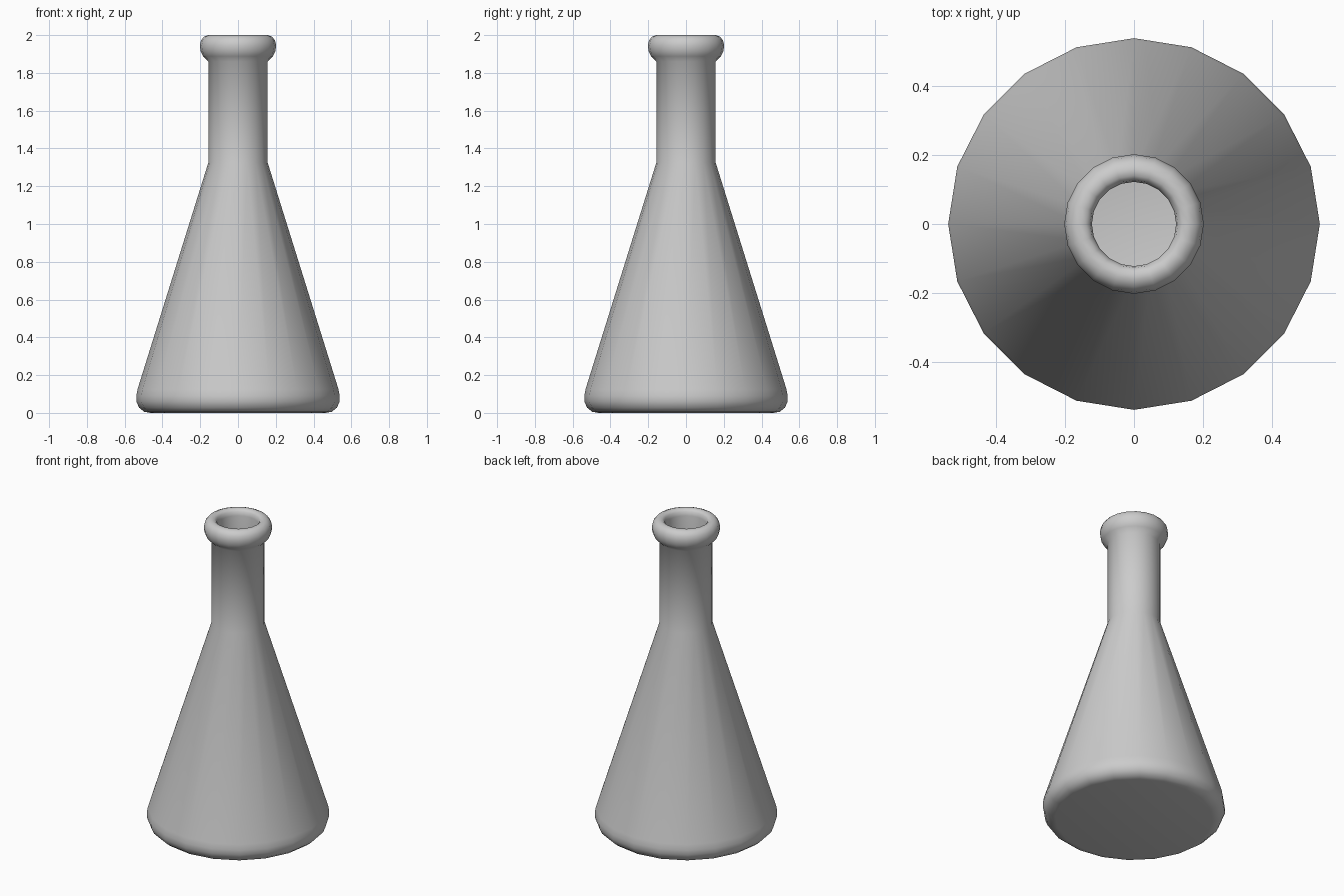
import bpy, bmesh
from math import pi, cos, sin, radians

if "Cube" in bpy.data.objects:
    bpy.data.objects.remove(bpy.data.objects["Cube"])

SIDES = 20

def lathe(name, profile, angle=50):
    """Revolve (radius, z) points around z; radius 0 becomes a pole."""
    bm = bmesh.new()
    rings = []
    for r, z in profile:
        if r == 0:
            rings.append([bm.verts.new((0, 0, z))] * SIDES)
        else:
            rings.append([bm.verts.new((r * cos(2 * pi * i / SIDES),
                                        r * sin(2 * pi * i / SIDES), z))
                          for i in range(SIDES)])
    for a, b in zip(rings, rings[1:]):
        for i in range(SIDES):
            j = (i + 1) % SIDES
            quad = list(dict.fromkeys((a[i], a[j], b[j], b[i])))
            bm.faces.new(quad)
    bmesh.ops.recalc_face_normals(bm, faces=bm.faces)
    mesh = bpy.data.meshes.new(name)
    bm.to_mesh(mesh)
    bm.free()
    obj = bpy.data.objects.new(name, mesh)
    bpy.context.collection.objects.link(obj)
    bpy.ops.object.select_all(action='DESELECT')
    obj.select_set(True)
    bpy.context.view_layer.objects.active = obj
    bpy.ops.object.shade_smooth_by_angle(angle=radians(angle))
    return obj

# Outer wall: base, rounded foot, cone, neck and rolled lip
outer = [(0, 0), (0.465, 0), (0.497, 0.006), (0.524, 0.028), (0.538, 0.06),
         (0.538, 0.09), (0.532, 0.125), (0.157, 1.325), (0.157, 1.86),
         (0.185, 1.888), (0.198, 1.915), (0.202, 1.945), (0.196, 1.972),
         (0.181, 1.991), (0.16, 2.0)]

# Inner wall: mouth, neck bore, conical chamber and floor
inner = [(0.14, 1.997), (0.127, 1.985), (0.122, 1.96), (0.122, 1.325),
         (0.50, 0.12), (0.505, 0.07), (0.46, 0.035), (0, 0.035)]

lathe("flask", outer + inner)
